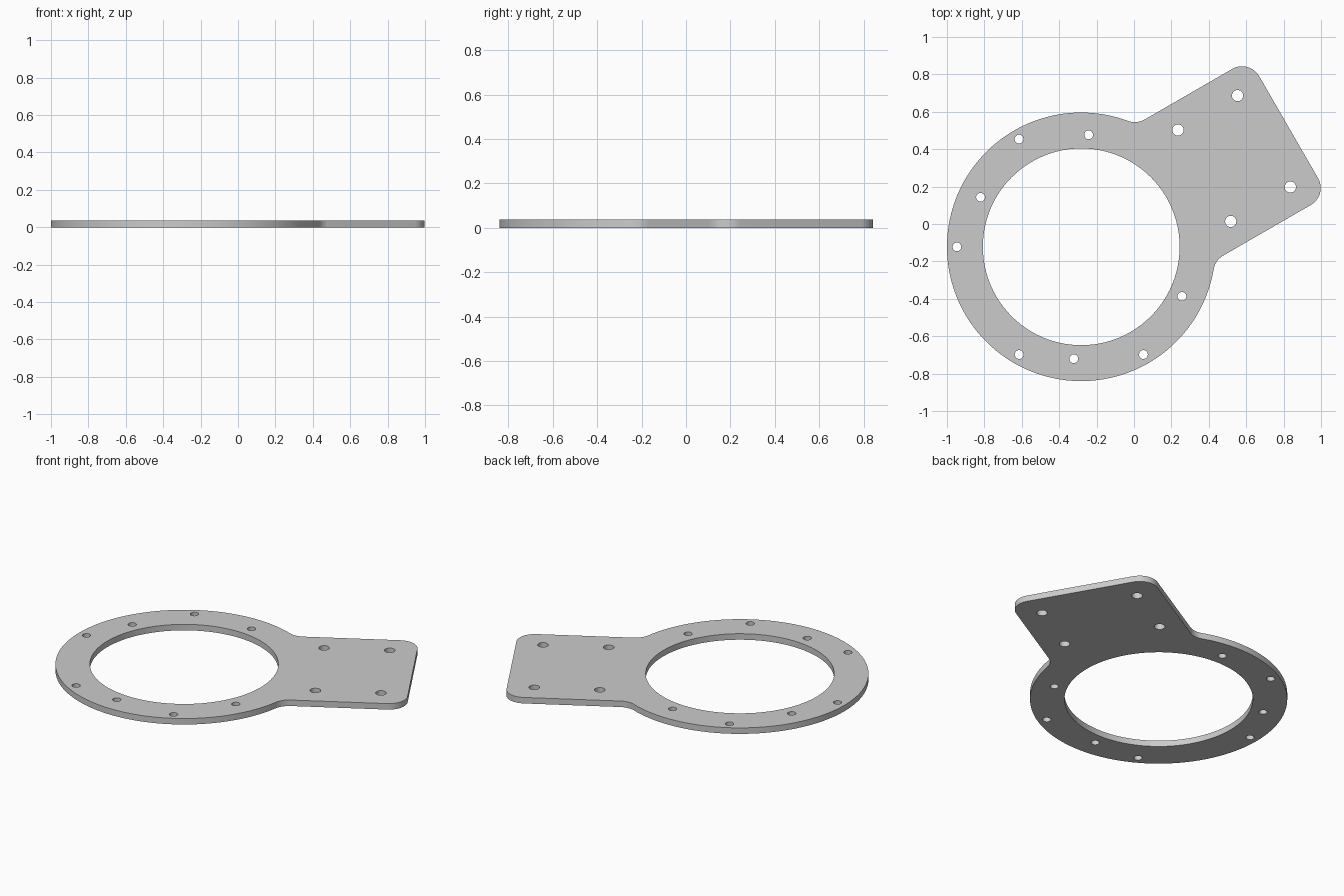
import bpy, bmesh
from math import sin, cos, pi, radians, sqrt, atan2

if "Cube" in bpy.data.objects:
    bpy.data.objects.remove(bpy.data.objects["Cube"])

# main dimensions; the plate points along +u, later turned 30 degrees
R, BORE, T = 0.718, 0.526, 0.037
HALF_W, END, CORNER, FILLET = 0.42, 1.28, 0.105, 0.105


def arc(cx, cy, r, a0, a1, n):
    return [(cx + r * cos(a0 + (a1 - a0) * i / n),
             cy + r * sin(a0 + (a1 - a0) * i / n)) for i in range(n + 1)]


def circle(cx, cy, r, n):
    return arc(cx, cy, r, 0, 2 * pi, n)[:-1]


def polar(r, deg):
    return r * cos(radians(deg)), r * sin(radians(deg))


# upper half of the outline: plate corner, concave fillet, ring; then mirrored
fv = HALF_W + FILLET
fu = sqrt((R + FILLET) ** 2 - fv ** 2)
fa = atan2(fv, fu)
half = arc(END - CORNER, HALF_W - CORNER, CORNER, 0, pi / 2, 12)
half += arc(fu, fv, FILLET, -pi / 2, fa - pi, 10)
half += arc(0, 0, R, fa, pi, 60)[1:]
outline = half + [(u, -v) for u, v in reversed(half[:-1])]

# bore and the symmetric screw holes
loops = [outline, circle(0, 0, BORE, 96)]
for s in (1, -1):
    for u in (0.76, 1.128):
        loops.append(circle(u, s * 0.282, 0.03, 24))
    for r, a in ((0.665, 90), (0.665, 150), (0.60, 56.2), (0.60, 123.8)):
        loops.append(circle(*polar(r, s * a), 0.0235, 24))

# filled and extruded flat profile
curve = bpy.data.curves.new("mounting_plate", 'CURVE')
curve.dimensions = '2D'
curve.fill_mode = 'BOTH'
curve.extrude = T / 2
for pts in loops:
    sp = curve.splines.new('POLY')
    sp.points.add(len(pts) - 1)
    for p, (u, v) in zip(sp.points, pts):
        p.co = (u, v, 0, 1)
    sp.use_cyclic_u = True
plate = bpy.data.objects.new("mounting_plate", curve)
bpy.context.collection.objects.link(plate)
plate.location = (-0.282, -0.122, T / 2)
plate.rotation_euler = (0, 0, radians(30))
bpy.context.view_layer.objects.active = plate
plate.select_set(True)
bpy.ops.object.convert(target='MESH')
plate = bpy.context.object

# weld caps to walls and tidy the shading
bm = bmesh.new()
bm.from_mesh(plate.data)
bmesh.ops.remove_doubles(bm, verts=bm.verts, dist=1e-5)
bmesh.ops.recalc_face_normals(bm, faces=bm.faces)
bm.to_mesh(plate.data)
bm.free()
bpy.ops.object.shade_smooth_by_angle(angle=radians(30))
